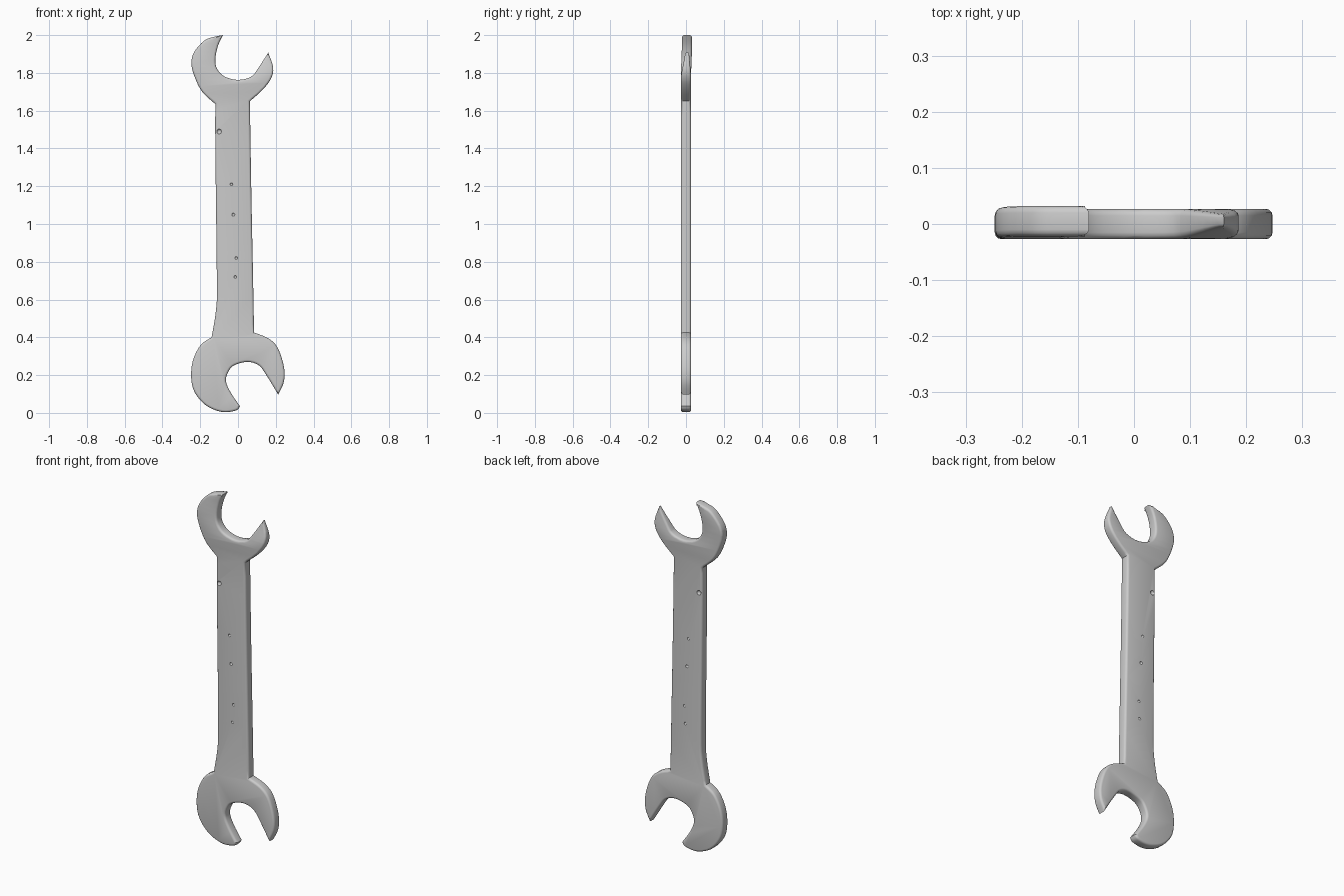
import bpy, bmesh, math
from mathutils import Vector, Matrix

default = bpy.data.objects.get("Cube")
if default:
    bpy.data.objects.remove(default, do_unlink=True)

HALF = 0.027      # half the thickness
ROUND = 0.012     # rounding of the rim


def make_material(name, colour):
    mat = bpy.data.materials.new(name)
    mat.use_nodes = True
    mat.diffuse_color = colour
    bsdf = mat.node_tree.nodes["Principled BSDF"]
    bsdf.inputs["Base Color"].default_value = colour
    bsdf.inputs["Roughness"].default_value = 0.6
    return mat


def smooth_run(points, steps=4):
    """Catmull-Rom curve through the points, without the last point."""
    pts = [Vector(p) for p in points]
    pts = [pts[0]] + pts + [pts[-1]]
    out = []
    for a, b, c, d in zip(pts, pts[1:], pts[2:], pts[3:]):
        for i in range(steps):
            t = i / steps
            out.append(0.5 * (2 * b + (c - a) * t
                              + (2 * a - 5 * b + 4 * c - d) * t ** 2
                              + (3 * b - a - 3 * c + d) * t ** 3))
    return out


def ramp(value, low, high):
    t = min(max((value - low) / (high - low), 0), 1)
    return t * t * (3 - 2 * t)


# Outline in x and z, as smooth runs that meet at sharp corners
upper_big_prong = [(-.08, 2), (-.13, 1.99), (-.18, 1.97), (-.232, 1.91), (-.247, 1.85),
                   (-.23, 1.78), (-.19, 1.7)]
handle_left = [(-.12, 1.635), (-.12, 1.4), (-.112, .7), (-.117, .54)]
lower_big_prong = [(-.14, .4), (-.197, .36), (-.238, .28), (-.248, .19), (-.23, .11),
                   (-.17, .04), (-.085, .005), (-.01, .013)]
lower_slot = [(.01, .036), (-.04, .11), (-.064, .17), (-.05, .22), (-.02, .252),
              (.05, .27), (.11, .252), (.15, .2)]
lower_small_prong = [(.213, .097), (.243, .165), (.243, .245), (.21, .345), (.16, .395)]
handle_right = [(.085, .425), (.08, .7), (.07, 1.2)]
upper_small_prong = [(.063, 1.65), (.13, 1.71), (.175, 1.77), (.186, 1.83)]
upper_slot = [(.16, 1.907), (.11, 1.83), (.07, 1.78), (0, 1.763), (-.07, 1.78),
              (-.11, 1.82), (-.12, 1.87), (-.107, 1.94)]
runs = [upper_big_prong, handle_left, lower_big_prong, lower_slot,
        lower_small_prong, handle_right, upper_small_prong, upper_slot]

outline = []
for run, following in zip(runs, runs[1:] + runs[:1]):
    outline += smooth_run(run + following[:1])

# Solid plate from the outline
bm = bmesh.new()
face = bm.faces.new([bm.verts.new((p.x, -HALF, p.y)) for p in outline])
extruded = bmesh.ops.extrude_face_region(bm, geom=[face])["geom"]
moved = [v for v in extruded if isinstance(v, bmesh.types.BMVert)]
bmesh.ops.translate(bm, verts=moved, vec=(0, 2 * HALF, 0))
bmesh.ops.recalc_face_normals(bm, faces=bm.faces)

# Rounded rim on both sides
rim = [e for e in bm.edges if abs(e.verts[0].co.y - e.verts[1].co.y) < HALF]
bmesh.ops.bevel(bm, geom=rim, offset=ROUND, offset_type='OFFSET', segments=3,
                profile=0.5, affect='EDGES', clamp_overlap=False)

# Slice the upper jaw so that it can bend
for i in range(10):
    bmesh.ops.bisect_plane(bm, geom=bm.verts[:] + bm.edges[:] + bm.faces[:],
                           plane_co=(0, 0, 1.7 + 0.03 * i), plane_no=(0, 0, 1))

# Thin the small prong toward its tip and set the big prong slightly back
for v in bm.verts:
    if v.co.x > 0.05:
        v.co.y *= 1 - 0.6 * ramp(v.co.z, 1.76, 1.92)
        v.co.y += 0.006 * ramp(v.co.z, 1.76, 1.92)
    if v.co.x < 0:
        v.co.y += 0.005 * ramp(v.co.z, 1.78, 1.95)

mesh = bpy.data.meshes.new("wrench")
bm.to_mesh(mesh)
bm.free()
wrench = bpy.data.objects.new("wrench", mesh)
bpy.context.collection.objects.link(wrench)
mesh.materials.append(make_material("light grey metal", (0.6, 0.6, 0.6, 1)))

# Worn dents on both sides of the handle: x, z, radius
dents = [(-.1, 1.49, .014), (-.035, 1.21, .008), (-.025, 1.05, .009),
         (-.01, .82, .008), (-.015, .72, .008)]
bm = bmesh.new()
for x, z, radius in dents:
    for side in (-1, 1):
        place = Matrix.Translation((x, side * (HALF + radius * 0.3), z))
        bmesh.ops.create_uvsphere(bm, u_segments=12, v_segments=8, radius=radius, matrix=place)
cutter_mesh = bpy.data.meshes.new("dent_cutter")
bm.to_mesh(cutter_mesh)
bm.free()
cutter = bpy.data.objects.new("dent_cutter", cutter_mesh)
cutter.hide_render = True
bpy.context.collection.objects.link(cutter)

for obj in bpy.context.selected_objects:
    obj.select_set(False)
wrench.select_set(True)
bpy.context.view_layer.objects.active = wrench
cut = wrench.modifiers.new("dents", 'BOOLEAN')
cut.operation = 'DIFFERENCE'
cut.solver = 'EXACT'
cut.object = cutter
bpy.ops.object.modifier_apply(modifier=cut.name)
bpy.data.objects.remove(cutter, do_unlink=True)

bpy.ops.object.shade_smooth_by_angle(angle=math.radians(40))
